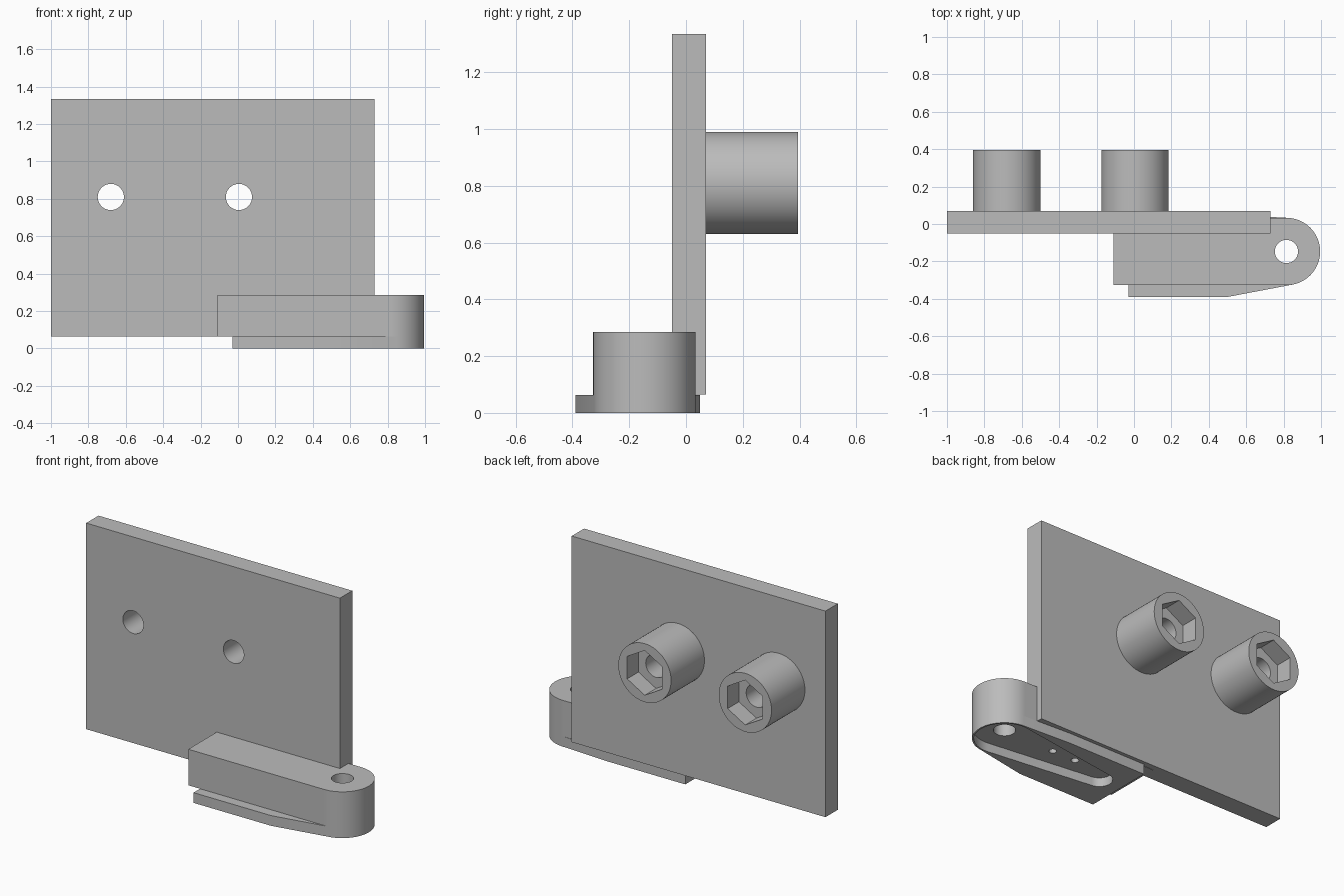
import bpy, bmesh, math
from mathutils import Matrix, Vector

cube = bpy.data.objects.get("Cube")
if cube:
    bpy.data.objects.remove(cube, do_unlink=True)

grey = bpy.data.materials.new("plain_grey")
grey.use_nodes = True
colour = (0.5, 0.5, 0.5, 1)
grey.diffuse_color = colour
grey.node_tree.nodes["Principled BSDF"].inputs["Base Color"].default_value = colour


def prism(name, outline, z0, z1):
    """Extrude a closed xy outline from z0 up to z1."""
    bm = bmesh.new()
    face = bm.faces.new([bm.verts.new((x, y, z0)) for x, y in outline])
    top = bmesh.ops.extrude_face_region(bm, geom=[face])["geom"]
    moved = [v for v in top if isinstance(v, bmesh.types.BMVert)]
    bmesh.ops.translate(bm, verts=moved, vec=(0, 0, z1 - z0))
    bmesh.ops.recalc_face_normals(bm, faces=bm.faces)
    mesh = bpy.data.meshes.new(name)
    bm.to_mesh(mesh)
    bm.free()
    mesh.materials.append(grey)
    ob = bpy.data.objects.new(name, mesh)
    bpy.context.collection.objects.link(ob)
    return ob


def circle(cx, cy, r, n=64, turn=0.0):
    return [(cx + r * math.cos(turn + math.tau * i / n),
             cy + r * math.sin(turn + math.tau * i / n)) for i in range(n)]


def hull(points):
    """Convex outline around points, counter-clockwise."""
    def half(seq):
        out = []
        for p in seq:
            while len(out) > 1 and ((out[-1][0] - out[-2][0]) * (p[1] - out[-2][1])
                                    - (out[-1][1] - out[-2][1]) * (p[0] - out[-2][0])) <= 1e-7:
                out.pop()
            out.append(p)
        return out[:-1]
    pts = sorted(set(points))
    return half(pts) + half(pts[::-1])


def along_y(ob):
    """Turn an upright prism so its height runs towards +y and its y becomes z."""
    ob.data.transform(Matrix(((1, 0, 0, 0), (0, 0, 1, 0), (0, 1, 0, 0), (0, 0, 0, 1))))
    ob.data.flip_normals()
    return ob


def cut(ob, cutters):
    """Subtract each cutter."""
    bpy.context.view_layer.objects.active = ob
    for c in cutters:
        c.hide_render = True
        mod = ob.modifiers.new("cut", "BOOLEAN")
        mod.operation, mod.solver, mod.object = "DIFFERENCE", "EXACT", c
        bpy.ops.object.modifier_apply(modifier=mod.name)
        bpy.data.objects.remove(c, do_unlink=True)


def smooth(ob):
    bpy.ops.object.select_all(action="DESELECT")
    ob.select_set(True)
    bpy.context.view_layer.objects.active = ob
    bpy.ops.object.shade_smooth_by_angle(angle=math.radians(30))


# Upright plate and the two nut bosses on its back
BOLT_X, BOLT_Z = (-0.68, 0.005), 0.81
PLATE_BACK, BOSS_BACK = 0.07, 0.395
plate = along_y(prism("back_plate", [(-1, 0.065), (0.73, 0.065), (0.73, 1.335), (-1, 1.335)],
                      -0.05, PLATE_BACK))
for side, x in zip(("right", "left"), BOLT_X):
    bore = circle(x, BOLT_Z, 0.07)
    cut(plate, [along_y(prism("bore", bore, -0.2, 0.2))])
    boss = along_y(prism(side + "_nut_boss", circle(x, BOLT_Z, 0.18), PLATE_BACK, BOSS_BACK))
    hexagon = circle(x, BOLT_Z, 0.138, 6, math.pi / 6)
    cut(boss, [along_y(prism("bore", bore, 0, 0.5)),
               along_y(prism("nut_pocket", hexagon, BOSS_BACK - 0.11, 0.5))])
    smooth(boss)
smooth(plate)

# Pivot arm with a rounded end
PIVOT = (0.815, -0.147)
SPLIT = 0.063
round_end = circle(*PIVOT, 0.18, 96)
screw_x = (0.46, 0.30)


def pivot_holes():
    holes = [prism("pivot_hole", circle(*PIVOT, 0.062), -0.1, 0.5)]
    return holes + [prism("screw_hole", circle(x, -0.153, 0.022, 24), -0.1, 0.18) for x in screw_x]


arm = prism("pivot_arm", hull(round_end + [(-0.11, -0.327), (-0.11, 0.033)]), SPLIT, 0.285)
cut(arm, pivot_holes())
smooth(arm)

# Wider foot under the arm, with a tapered pocket for a lever
foot_corners = [(-0.03, -0.39), (0.5, -0.39), (0.5, 0.05), (-0.03, 0.05)]
foot = prism("arm_foot", hull(round_end + foot_corners), 0, SPLIT)
lever = hull(circle(*PIVOT, 0.17) + circle(0.12, -0.157, 0.075))
cut(foot, pivot_holes() + [prism("lever_pocket", lever, -0.1, 0.055)])
smooth(foot)
